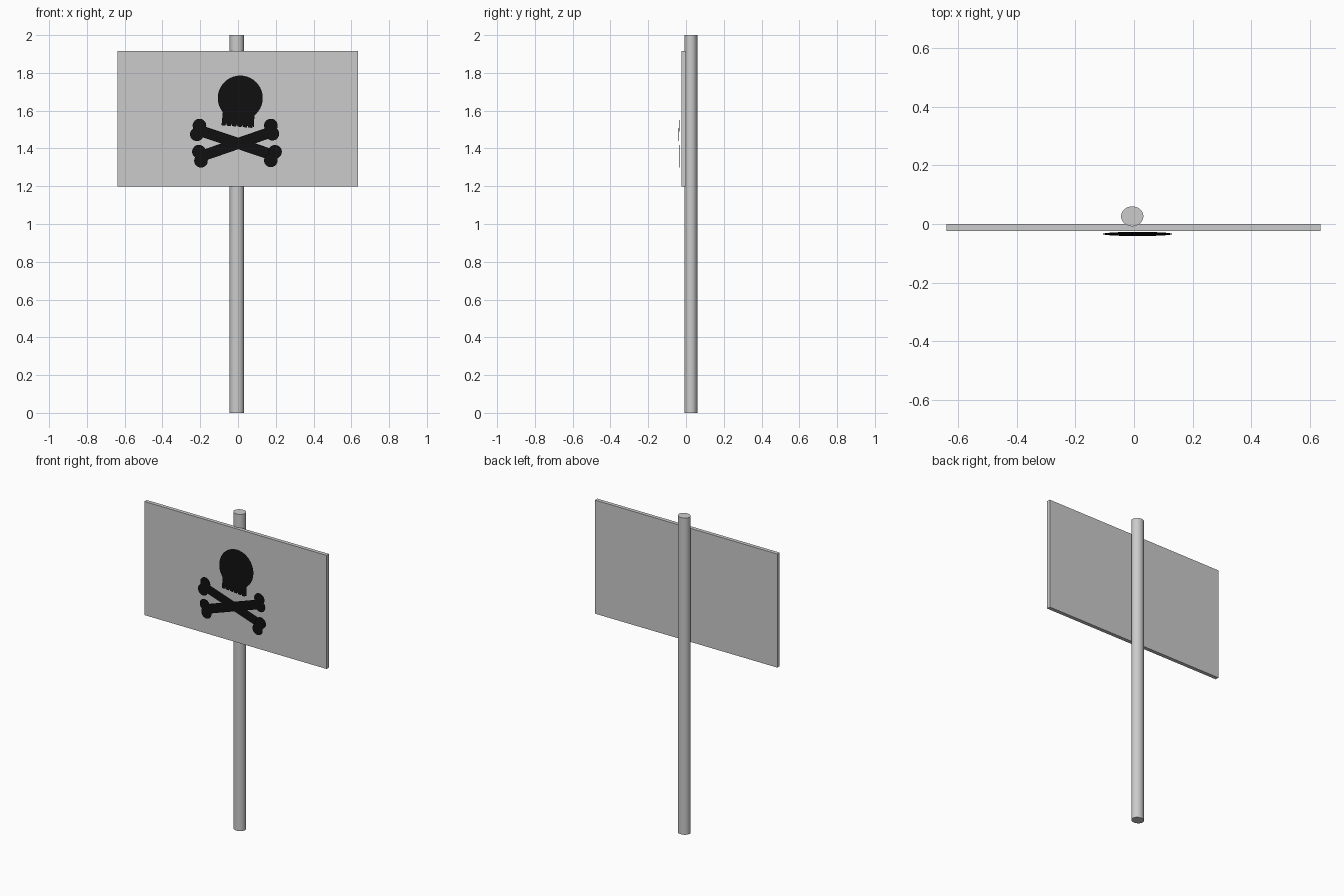
import bpy, math
from mathutils import Vector

if "Cube" in bpy.data.objects:
    bpy.data.objects.remove(bpy.data.objects["Cube"])

black = bpy.data.materials.new("black_paint")
black.diffuse_color = (0.005, 0.005, 0.005, 1)
black.use_nodes = True
black.node_tree.nodes["Principled BSDF"].inputs["Base Color"].default_value = black.diffuse_color


def sheet(name, outline, y, slope_x=0.0, slope_z=0.0):
    """Thin painted cut-out facing -y; outline is (x, z), counter-clockwise from the front."""
    cx = sum(p[0] for p in outline) / len(outline)
    cz = sum(p[1] for p in outline) / len(outline)
    verts = [(x, y + slope_x * (x - cx) + slope_z * (z - cz), z) for x, z in outline]
    mesh = bpy.data.meshes.new(name)
    mesh.from_pydata(verts, [], [range(len(verts))])
    mesh.materials.append(black)
    ob = bpy.data.objects.new(name, mesh)
    bpy.context.collection.objects.link(ob)
    return ob


def disc(name, x, z, r, y, slope_x=0.0, slope_z=0.0, sides=32):
    pts = [(x + r * math.cos(2 * math.pi * i / sides),
            z + r * math.sin(2 * math.pi * i / sides)) for i in range(sides)]
    return sheet(name, pts, y, slope_x, slope_z)


# Round post
bpy.ops.mesh.primitive_cylinder_add(vertices=32, radius=1, depth=2, location=(-0.006, 0.026, 1))
post = bpy.context.object
post.name = "post"
post.scale = (0.038, 0.034, 1)
bpy.ops.object.transform_apply(location=False, rotation=False, scale=True)
bpy.ops.object.shade_smooth_by_angle()

# Rectangular board
bpy.ops.mesh.primitive_cube_add(size=1, location=(-0.001, -0.012, 1.557))
board = bpy.context.object
board.name = "sign_board"
board.scale = (1.274, 0.024, 0.717)
bpy.ops.object.transform_apply(location=False, rotation=False, scale=True)

# Skull dome
disc("skull", 0.012, 1.667, 0.119, -0.034, slope_z=0.06, sides=40)

# Jaw with a ragged row of teeth
teeth = 6
left, right = Vector((-0.087, 1.523)), Vector((0.083, 1.508))
jaw = []
for i in range(teeth):
    a = left.lerp(right, i / teeth)
    b = left.lerp(right, (i + 0.7) / teeth)
    c = left.lerp(right, (i + 0.85) / teeth)
    jaw += [tuple(a), tuple(b), (c.x, c.y + 0.012)]
jaw += [tuple(right), (0.090, 1.62), (-0.078, 1.62)]
sheet("jaw", jaw, -0.037)

# Crossed bones: shaft start, shaft end, four knobs (x, z, y), shaft depth
bones = [
    ("falling_bone", (-0.20, 1.494), (0.19, 1.363), -0.036,
     [(-0.204, 1.521, -0.035), (-0.218, 1.475, -0.038),
      (0.196, 1.382, -0.053), (0.174, 1.337, -0.053)]),
    ("rising_bone", (-0.20, 1.357), (0.19, 1.492), -0.033,
     [(-0.207, 1.383, -0.036), (-0.196, 1.335, -0.036),
      (0.174, 1.521, -0.036), (0.182, 1.478, -0.039)]),
]
for name, a, b, y, knobs in bones:
    a, b = Vector(a), Vector(b)
    d = (b - a).normalized()
    n = Vector((-d.y, d.x)) * 0.029
    sheet(name + "_shaft", [tuple(p) for p in (a - n, b - n, b + n, a + n)], y)
    for i, (x, z, ky) in enumerate(knobs):
        disc(f"{name}_knob_{i + 1}", x, z, 0.036, ky, slope_x=-0.04 if x < 0 else 0.0)
